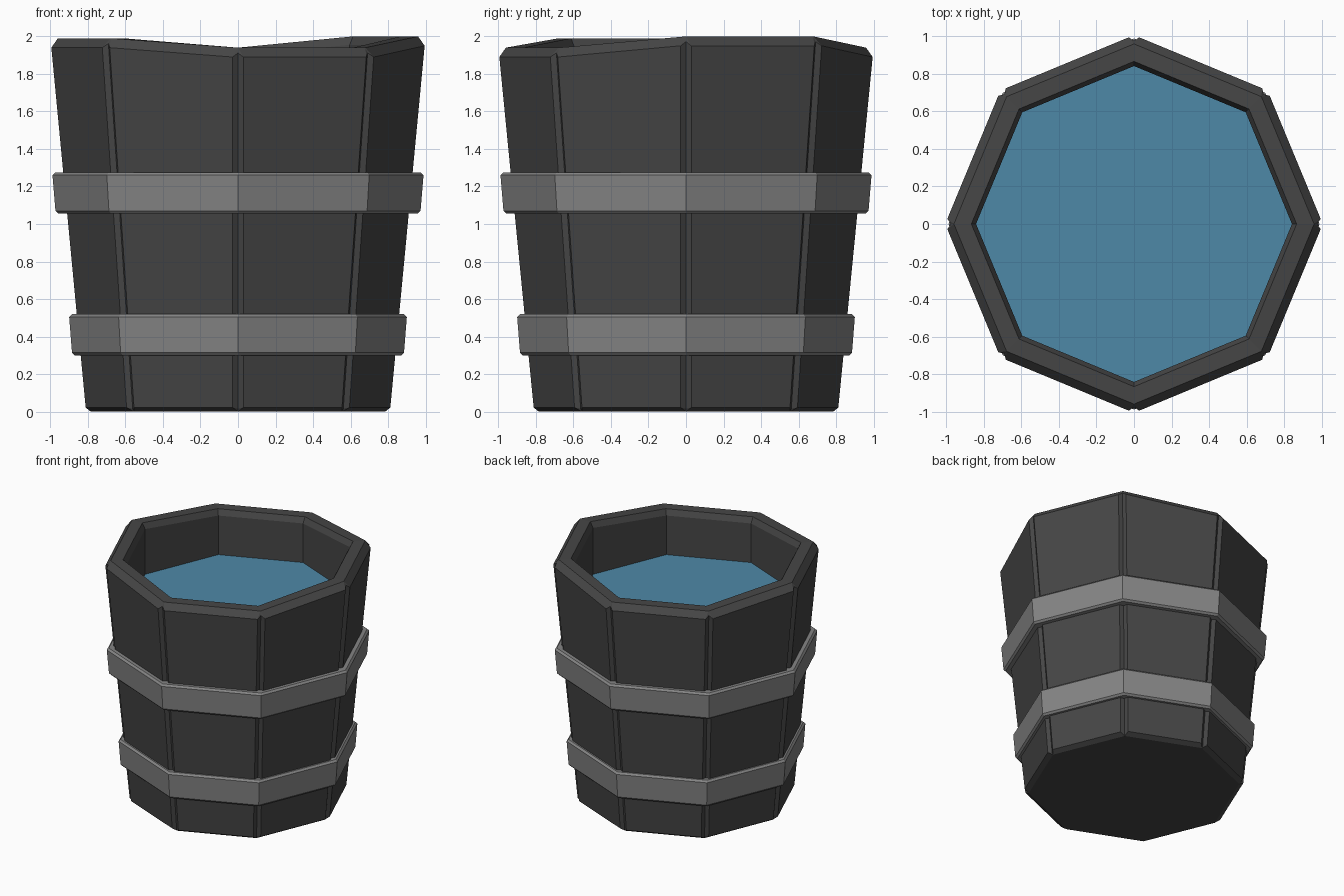
import bpy, bmesh, math
from mathutils import Vector

cube = bpy.data.objects.get("Cube")
if cube:
    bpy.data.objects.remove(cube)

SIDES = 8
STEP = math.tau / SIDES
RIM = [2.0, 2.0, 1.94, 1.94, 1.99, 1.99, 1.94, 1.94]  # uneven rim height per corner


def material(name, rgb):
    mat = bpy.data.materials.new(name)
    mat.use_nodes = True
    color = (*rgb, 1)
    mat.diffuse_color = color
    bsdf = mat.node_tree.nodes["Principled BSDF"]
    bsdf.inputs["Base Color"].default_value = color
    bsdf.inputs["Roughness"].default_value = 0.9
    return mat


def point(corner, radius, z, side=0.0):
    """Point near a corner: radius outwards, side along the tangent."""
    a = corner * STEP
    return Vector((radius * math.cos(a) - side * math.sin(a),
                   radius * math.sin(a) + side * math.cos(a), z))


def ring(bm, radius, height):
    """One vertex per corner; height is a number or a per-corner list."""
    return [bm.verts.new(point(k, radius, height[k] if isinstance(height, list) else height))
            for k in range(SIDES)]


def bridge(bm, low, high):
    for k in range(SIDES):
        n = (k + 1) % SIDES
        bm.faces.new((low[k], low[n], high[n], high[k]))


def finish(bm, name, mat):
    bmesh.ops.recalc_face_normals(bm, faces=bm.faces)
    mesh = bpy.data.meshes.new(name)
    bm.to_mesh(mesh)
    bm.free()
    mesh.materials.append(mat)
    obj = bpy.data.objects.new(name, mesh)
    bpy.context.collection.objects.link(obj)
    return obj


wood = material("dark_wood", (0.061, 0.061, 0.061))
metal = material("grey_metal", (0.235, 0.235, 0.235))
blue = material("water_blue", (0.076, 0.25, 0.39))


# Staved body: flat planks with a chamfered groove at each corner
def groove_ring(radius, z_edge, z_seam):
    half, depth = 0.028, 0.018
    return [[bm.verts.new(point(k, radius, z_edge[k], -half)),
             bm.verts.new(point(k, radius - depth, z_seam[k])),
             bm.verts.new(point(k, radius, z_edge[k], half))] for k in range(SIDES)]


bm = bmesh.new()
base = ring(bm, 0.785, 0.0)
foot = groove_ring(0.812, [0.022] * SIDES, [0.016] * SIDES)
head = groove_ring(0.995, [h - 0.05 for h in RIM], [h - 0.028 for h in RIM])
rim_out = ring(bm, 0.96, RIM)
rim_in = ring(bm, 0.867, RIM)
lip = ring(bm, 0.842, [h - 0.045 for h in RIM])
floor = ring(bm, 0.842, 1.5)

for k in range(SIDES):
    n = (k + 1) % SIDES
    # plank face with its lower and upper chamfers
    bm.faces.new((foot[k][2], foot[n][0], head[n][0], head[k][2]))
    bm.faces.new((base[k], base[n], foot[n][0], foot[k][2]))
    bm.faces.new((head[k][2], head[n][0], rim_out[n], rim_out[k]))
    # groove walls and their end caps
    for i in (0, 1):
        bm.faces.new((foot[k][i], foot[k][i + 1], head[k][i + 1], head[k][i]))
        bm.faces.new((base[k], foot[k][i + 1], foot[k][i]))
        bm.faces.new((head[k][i], head[k][i + 1], rim_out[k]))
for low, high in ((rim_out, rim_in), (rim_in, lip), (lip, floor)):
    bridge(bm, low, high)
bm.faces.new(base)
bm.faces.new(floor)
finish(bm, "bucket_body", wood)


# Metal hoops: closed octagonal bands with small edge chamfers
def hoop(name, z0, z1, r0, r1, inner):
    bm = bmesh.new()
    c = 0.015
    profile = [(inner, z0), (r0 - c, z0), (r0, z0 + c),
               (r1, z1 - c), (r1 - c, z1), (inner, z1)]
    rings = [ring(bm, r, z) for r, z in profile]
    for i, low in enumerate(rings):
        bridge(bm, low, rings[(i + 1) % len(rings)])
    finish(bm, name, metal)


hoop("lower_hoop", 0.30, 0.52, 0.885, 0.90, 0.81)
hoop("upper_hoop", 1.055, 1.275, 0.973, 0.989, 0.88)

# Water surface
bm = bmesh.new()
bm.faces.new(ring(bm, 0.842, 1.575))
water = finish(bm, "water", blue)
if water.data.polygons[0].normal.z < 0:
    water.data.flip_normals()
